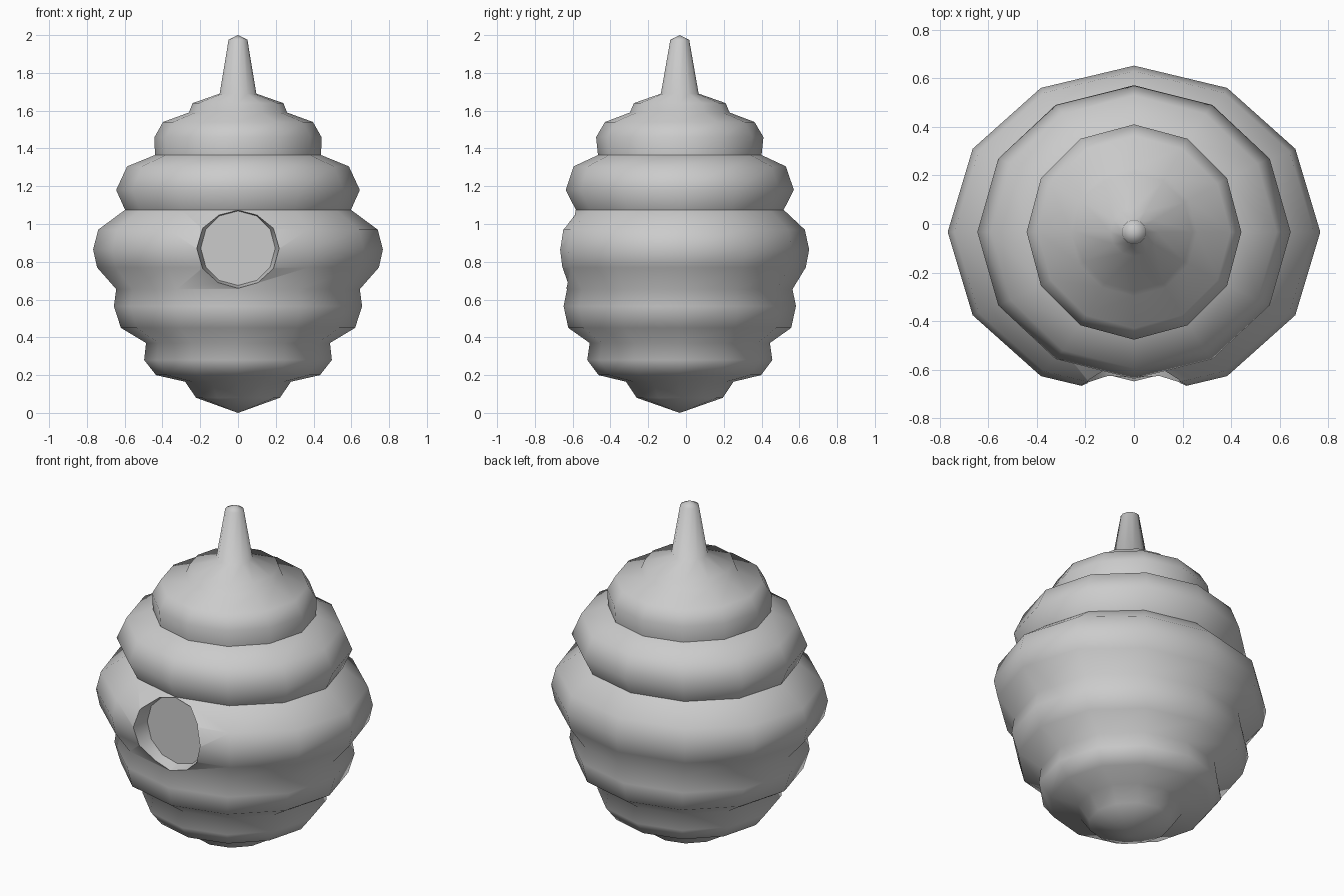
import bpy, bmesh, math

if "Cube" in bpy.data.objects:
    bpy.data.objects.remove(bpy.data.objects["Cube"])

SIDES = 12
CY = -0.033   # the hive axis sits slightly forward
# (half width in x, half depth in y, height) of each ring
RINGS = [
    (0.222, 0.228, 0.08), (0.28, 0.285, 0.165), (0.434, 0.43, 0.2),
    (0.497, 0.49, 0.28), (0.487, 0.477, 0.37), (0.62, 0.59, 0.45),
    (0.657, 0.615, 0.565), (0.645, 0.597, 0.655), (0.746, 0.667, 0.77),
    (0.767, 0.685, 0.865), (0.74, 0.662, 0.97), (0.598, 0.55, 1.075),
    (0.645, 0.604, 1.18), (0.587, 0.562, 1.305), (0.44, 0.433, 1.365),
    (0.442, 0.443, 1.46), (0.397, 0.396, 1.54), (0.26, 0.264, 1.59),
    (0.24, 0.243, 1.64), (0.097, 0.1, 1.69), (0.05, 0.05, 1.975),
]


def loft(name, rings, start, end):
    """Skin a stack of vertex rings and close each end with a fan to a point."""
    bm = bmesh.new()
    loops = [[bm.verts.new(p) for p in ring] for ring in rings]
    for a, b in zip(loops, loops[1:]):
        for i in range(SIDES):
            j = (i + 1) % SIDES
            bm.faces.new((a[i], a[j], b[j], b[i]))
    for loop, tip in ((loops[0], start), (loops[-1], end)):
        v = bm.verts.new(tip)
        for i in range(SIDES):
            bm.faces.new((loop[i], loop[(i + 1) % SIDES], v))
    bmesh.ops.recalc_face_normals(bm, faces=bm.faces)
    me = bpy.data.meshes.new(name)
    bm.to_mesh(me)
    bm.free()
    ob = bpy.data.objects.new(name, me)
    bpy.context.collection.objects.link(ob)
    return ob


angles = [2 * math.pi * i / SIDES for i in range(SIDES)]

# Ridged hive body with the stem on top
body = loft("hive_body",
            [[(rx * math.cos(a), CY + ry * math.sin(a), z) for a in angles]
             for rx, ry, z in RINGS],
            (0, CY, 0.0), (0, CY, 2.0))

# Flared cutter for the shallow round entrance
HOLE_Z = 0.872
cutter = loft("entrance_cutter",
              [[(r * math.cos(a), y, HOLE_Z + r * math.sin(a)) for a in angles]
               for r, y in ((0.245, -0.85), (0.215, -0.645), (0.197, -0.565))],
              (0, -0.85, HOLE_Z), (0, -0.565, HOLE_Z))
cutter.hide_render = True

mod = body.modifiers.new("entrance", 'BOOLEAN')
mod.operation = 'DIFFERENCE'
mod.solver = 'EXACT'
mod.object = cutter
bpy.context.view_layer.objects.active = body
body.select_set(True)
cutter.select_set(False)
bpy.ops.object.modifier_apply(modifier=mod.name)
bpy.data.objects.remove(cutter)

# Soft ridges, crisp entrance edge
bpy.ops.object.shade_smooth_by_angle(angle=math.radians(66))
